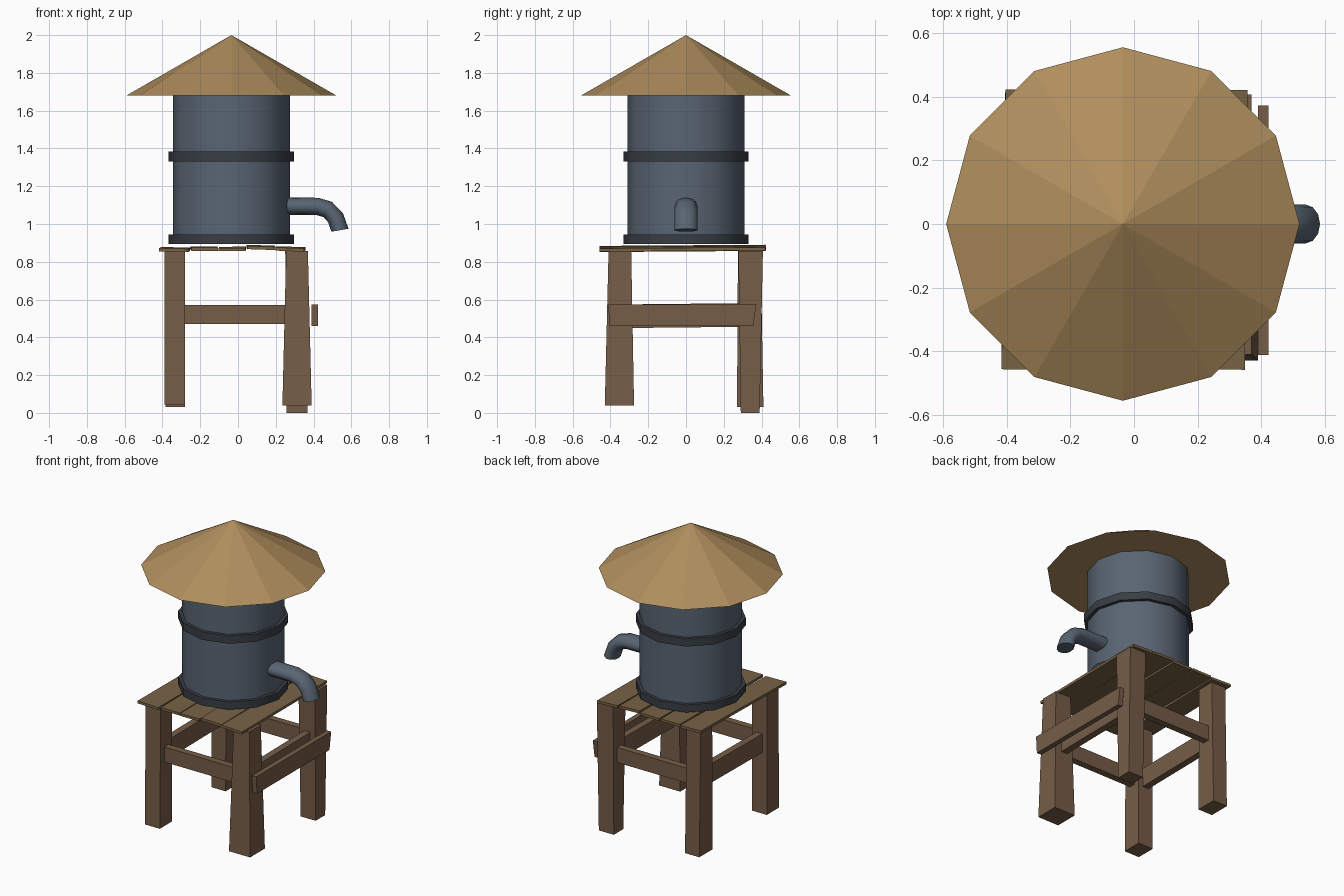
import bpy, bmesh
from math import cos, sin, pi, radians
from mathutils import Matrix, Euler, Vector

if "Cube" in bpy.data.objects:
    bpy.data.objects.remove(bpy.data.objects["Cube"])


def material(name, rgb):
    m = bpy.data.materials.new(name)
    m.diffuse_color = (*rgb, 1)
    m.use_nodes = True
    m.node_tree.nodes["Principled BSDF"].inputs["Base Color"].default_value = m.diffuse_color
    return m


ROOF = material("straw", (0.43, 0.27, 0.11))
WOOD = material("wood", (0.18, 0.11, 0.065))
DECK = material("deck_wood", (0.19, 0.125, 0.06))
STEEL = material("steel", (0.10, 0.13, 0.17))
DARK = material("dark_steel", (0.04, 0.048, 0.058))
CX = -0.035  # axis of the tank


def finish(name, bm, mat, smooth=False):
    bmesh.ops.recalc_face_normals(bm, faces=bm.faces)
    me = bpy.data.meshes.new(name)
    bm.to_mesh(me)
    bm.free()
    me.materials.append(mat)
    ob = bpy.data.objects.new(name, me)
    bpy.context.collection.objects.link(ob)
    if smooth:
        bpy.ops.object.select_all(action='DESELECT')
        ob.select_set(True)
        bpy.context.view_layer.objects.active = ob
        bpy.ops.object.shade_smooth_by_angle(angle=radians(40))
    return ob


def loft(name, rings, mat, smooth=False):
    """Skin a list of equal rings and cap both ends."""
    bm = bmesh.new()
    vs = [[bm.verts.new(p) for p in r] for r in rings]
    n = len(vs[0])
    for a, b in zip(vs, vs[1:]):
        for i in range(n):
            j = (i + 1) % n
            bm.faces.new((a[i], a[j], b[j], b[i]))
    bm.faces.new(vs[0])
    bm.faces.new(vs[-1])
    return finish(name, bm, mat, smooth)


def circle(r, z, n=12):
    return [(CX + r * cos(2 * pi * i / n), r * sin(2 * pi * i / n), z) for i in range(n)]


def rect(x0, x1, y0, y1, z):
    return [(x0, y0, z), (x1, y0, z), (x1, y1, z), (x0, y1, z)]


def board(name, centre, size, mat, rot=(0, 0, 0)):
    bm = bmesh.new()
    bmesh.ops.create_cube(bm, size=1)
    m = (Matrix.Translation(centre) @ Euler([radians(a) for a in rot]).to_matrix().to_4x4()
         @ Matrix.Diagonal((*size, 1)))
    bm.transform(m)
    return finish(name, bm, mat)


# Conical roof
bm = bmesh.new()
bmesh.ops.create_cone(bm, cap_ends=True, segments=12, radius1=0.556, radius2=0, depth=0.32,
                      matrix=Matrix.Translation((CX, 0, 1.84)))
finish("roof", bm, ROOF)

# Tank and its hoops
loft("tank", [circle(0.31, 0.9), circle(0.31, 1.69)], STEEL, True)
for name, z0, z1 in (("bottom_hoop", 0.895, 0.945), ("middle_hoop", 1.332, 1.384)):
    loft(name, [circle(0.332, z0), circle(0.332, z1)], DARK, True)

# Bent spout with an oval section: x, z, downward angle
path = [(0.22, 1.095, 0), (0.42, 1.093, 6), (0.475, 1.077, 28), (0.516, 1.034, 58), (0.54, 0.967, 80)]
rings = []
for x, z, deg in path:
    a = radians(deg)
    rings.append([(x + 0.046 * sin(t) * sin(a), 0.061 * cos(t), z + 0.046 * sin(t) * cos(a))
                  for t in (2 * pi * i / 12 for i in range(12))])
loft("spout", rings, STEEL, True)

# Legs: bottom rectangle, bottom z, top rectangle
legs = {
    "front_left_leg": ((-0.39, -0.28, -0.42, -0.29), 0.045, (-0.39, -0.28, -0.41, -0.29)),
    "front_right_leg": ((0.235, 0.39, -0.43, -0.275), 0.038, (0.255, 0.37, -0.41, -0.29)),
    "back_left_leg": ((-0.385, -0.28, 0.27, 0.41), 0.03, (-0.385, -0.28, 0.275, 0.395)),
    "back_right_leg": ((0.257, 0.367, 0.29, 0.39), 0.0, (0.25, 0.37, 0.277, 0.407)),
}
for name, (low, z, high) in legs.items():
    loft(name, [rect(*low, z), rect(*high, 0.858)], WOOD)

# Rails between the legs, plus one nailed outside on the right
board("front_rail", (-0.015, -0.35, 0.52), (0.55, 0.045, 0.10), WOOD)
board("back_rail", (-0.015, 0.34, 0.52), (0.55, 0.045, 0.10), WOOD)
board("left_rail", (-0.335, -0.005, 0.515), (0.045, 0.58, 0.125), WOOD, (0.6, 0, 0))
board("right_rail", (0.31, -0.005, 0.515), (0.045, 0.58, 0.125), WOOD, (0.6, 0, 0))
outer = [[(x, -0.405, 0.46), (x, 0.355, 0.46), (x, 0.373, 0.575), (x, -0.412, 0.575)]
         for x in (0.39, 0.423)]
loft("outer_right_rail", outer, WOOD)

# Deck planks: x centre, z centre, width, roll, turn
planks = [(-0.335, 0.865, 0.152, 1.5, -0.8), (-0.178, 0.869, 0.140, 0, 0.3), (-0.03, 0.868, 0.142, -0.5, -0.2),
          (0.122, 0.876, 0.150, 2, 0.3), (0.278, 0.868, 0.150, 2, -0.5)]
for i, (x, z, w, roll, turn) in enumerate(planks):
    board(f"deck_plank_{i + 1}", (x, -0.018, z), (w, 0.88, 0.017), DECK, (0.4, roll, turn))
